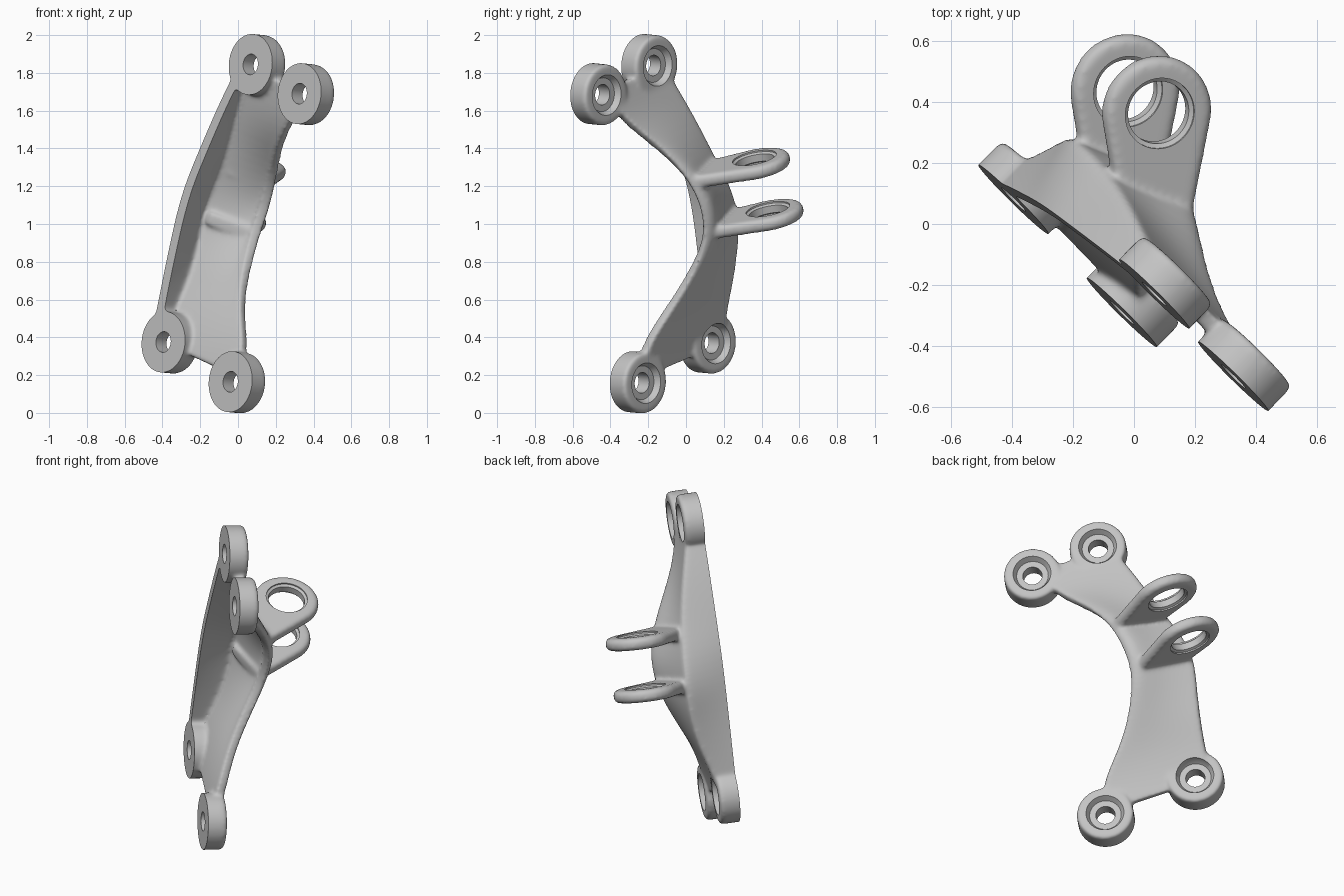
import bpy, bmesh
from math import cos, sin, pi
from mathutils import Matrix, Vector

if "Cube" in bpy.data.objects:
    bpy.data.objects.remove(bpy.data.objects["Cube"])

# Mounting plane frame: across, along, out of the plane
out = Vector((0.70, 0.711, -0.07)).normalized()
across = Vector((-out.y, out.x, 0)).normalized()
along = out.cross(across)
frame = Matrix((across, along, out)).transposed().to_4x4()
frame.translation = (-0.04, -0.29, 0.165)

BOSSES = [(0, 0), (0.513, 0.211), (-0.407, 1.529), (-0.033, 1.684)]
LUGS = [(0.381, 1.187, 0.468), (0.505, 0.915, 0.465)]
pin = Vector((-0.34, 0.94, 0)).normalized()
side = Vector((pin.y, -pin.x, 0))


def make_object(name, bm):
    bmesh.ops.recalc_face_normals(bm, faces=bm.faces)
    mesh = bpy.data.meshes.new(name)
    bm.to_mesh(mesh)
    bm.free()
    obj = bpy.data.objects.new(name, mesh)
    bpy.context.collection.objects.link(obj)
    return obj


def add_modifier(obj, kind, **settings):
    mod = obj.modifiers.new(kind.title(), kind)
    for key, value in settings.items():
        setattr(mod, key, value)


def baked_mesh(obj):
    bpy.context.view_layer.update()
    graph = bpy.context.evaluated_depsgraph_get()
    return bpy.data.meshes.new_from_object(obj.evaluated_get(graph))


def turned_solid(bm, matrix, profile, sides=64):
    """Round solid from (radius, height) pairs."""
    rings = []
    for r, h in profile:
        rings.append([bm.verts.new(matrix @ Vector((r * cos(2 * pi * k / sides),
                      r * sin(2 * pi * k / sides), h))) for k in range(sides)])
    for low, high in zip(rings, rings[1:]):
        for k in range(sides):
            n = (k + 1) % sides
            bm.faces.new((low[k], low[n], high[n], high[k]))
    bm.faces.new(rings[0][::-1])
    bm.faces.new(rings[-1])


def lug_frame(centre):
    m = Matrix((side, Vector((0, 0, 1)), pin)).transposed().to_4x4()
    m.translation = centre
    return m


# Curved web: arched edge, foot of the outer wall, crest height, wall flare
rows = [
    ((-0.41, 1.55, 0.09), (0.05, 1.69, 0.09), 0, 0),
    ((-0.256, 1.39, 0.128), (0.15, 1.535, 0.135), 0, 0),
    ((-0.105, 1.28, 0.21), (0.24, 1.37, 0.18), 0.01, 0.01),
    ((0.025, 1.12, 0.304), (0.325, 1.20, 0.21), 0.045, 0.025),
    ((0.11, 0.96, 0.345), (0.39, 1.06, 0.23), 0.07, 0.06),
    ((0.16, 0.81, 0.334), (0.44, 0.90, 0.235), 0.06, 0.085),
    ((0.167, 0.69, 0.307), (0.485, 0.74, 0.23), 0.035, 0.05),
    ((0.139, 0.513, 0.234), (0.535, 0.55, 0.195), 0.015, 0.015),
    ((0.076, 0.348, 0.168), (0.57, 0.40, 0.14), 0, 0),
    ((-0.02, 0.174, 0.115), (0.60, 0.25, 0.10), 0, 0),
    ((0.0, 0.02, 0.09), (0.56, 0.20, 0.09), 0, 0),
]
bm = bmesh.new()
grid = []
for arch, foot, crest, flare in rows:
    arch, foot = Vector(arch), Vector(foot)
    wall = foot + Vector((flare, 0, 0))
    line = [arch.lerp(wall, t) for t in (0, 0.13, 0.5, 0.93, 1)]
    line[1].z += crest
    line[2].z += crest * 0.3
    line.append(Vector((wall.x, wall.y, wall.z - 0.03)))
    line.append(Vector((foot.x, foot.y, -0.06)))
    grid.append([bm.verts.new(p) for p in line])
for upper, lower in zip(grid, grid[1:]):
    for i in range(len(upper) - 1):
        bm.faces.new((upper[i], lower[i], lower[i + 1], upper[i + 1]))
web = make_object("web", bm)
if web.data.polygons[0].normal.z < 0:
    web.data.flip_normals()
add_modifier(web, "SUBSURF", levels=2, render_levels=2)
add_modifier(web, "SOLIDIFY", thickness=0.055, offset=-1)

# Join web, bosses and lugs into one body
bm = bmesh.new()
bm.from_mesh(baked_mesh(web))
bpy.data.objects.remove(web)
for x, y in BOSSES:
    turned_solid(bm, Matrix.Translation((x, y, 0)),
                 [(0.162, -0.06), (0.162, 0.1), (0.152, 0.112)])
for centre in LUGS:
    m = lug_frame(centre)
    points = []
    for inset, half in ((0, 0.018), (0.018, 0.036)):
        for h in (-half, half):
            points += [m @ Vector(((0.185 - inset) * cos(pi * k / 32),
                                   (0.185 - inset) * sin(pi * k / 32), h))
                       for k in range(64)]
            points += [m @ Vector((-0.34 + inset, -0.16, h)),
                       m @ Vector((-0.09 - inset, -0.28, h))]
    hull = bmesh.new()
    bmesh.ops.convex_hull(hull, input=[hull.verts.new(p) for p in points])
    loose = [v for v in hull.verts if not v.link_faces]
    bmesh.ops.delete(hull, geom=loose, context="VERTS")
    temp = bpy.data.meshes.new("lug")
    hull.to_mesh(temp)
    hull.free()
    bm.from_mesh(temp)
    bpy.data.meshes.remove(temp)
bracket = make_object("bracket", bm)

# Trim below the mounting plane
bm = bmesh.new()
bmesh.ops.create_cube(bm, size=1, matrix=Matrix.Translation((0.1, 0.8, -0.5))
                      @ Matrix.Diagonal((4, 4, 1, 1)))
base_trim = make_object("base_trim", bm)

# Counterbored bolt holes and pin holes
bm = bmesh.new()
for x, y in BOSSES:
    turned_solid(bm, Matrix.Translation((x, y, 0)),
                 [(0.055, -0.1), (0.055, 0.08), (0.09, 0.08), (0.108, 0.112), (0.108, 0.14)])
for centre in LUGS:
    turned_solid(bm, lug_frame(centre),
                 [(0.118, -0.08), (0.118, -0.028), (0.104, -0.02),
                  (0.104, 0.02), (0.118, 0.028), (0.118, 0.08)])
holes = make_object("hole_cutters", bm)

# Blend the joints into fillets, then cut crisp faces and holes
add_modifier(bracket, "REMESH", mode="VOXEL", voxel_size=0.01, adaptivity=0)
add_modifier(bracket, "SMOOTH", factor=0.5, iterations=16)
for cutter in (base_trim, holes):
    cutter.hide_render = True
    add_modifier(bracket, "BOOLEAN", object=cutter, operation="DIFFERENCE", solver="EXACT")
final = baked_mesh(bracket)
bracket.modifiers.clear()
bracket.data = final
for cutter in (base_trim, holes):
    bpy.data.objects.remove(cutter)
bracket.matrix_world = frame

# Material
metal = bpy.data.materials.new("grey_metal")
metal.use_nodes = True
colour = (0.55, 0.55, 0.55, 1)
metal.diffuse_color = colour
metal.node_tree.nodes["Principled BSDF"].inputs["Base Color"].default_value = colour
final.materials.clear()
final.materials.append(metal)

bpy.ops.object.select_all(action="DESELECT")
bracket.select_set(True)
bpy.context.view_layer.objects.active = bracket
bpy.ops.object.shade_smooth_by_angle(angle=0.75)
